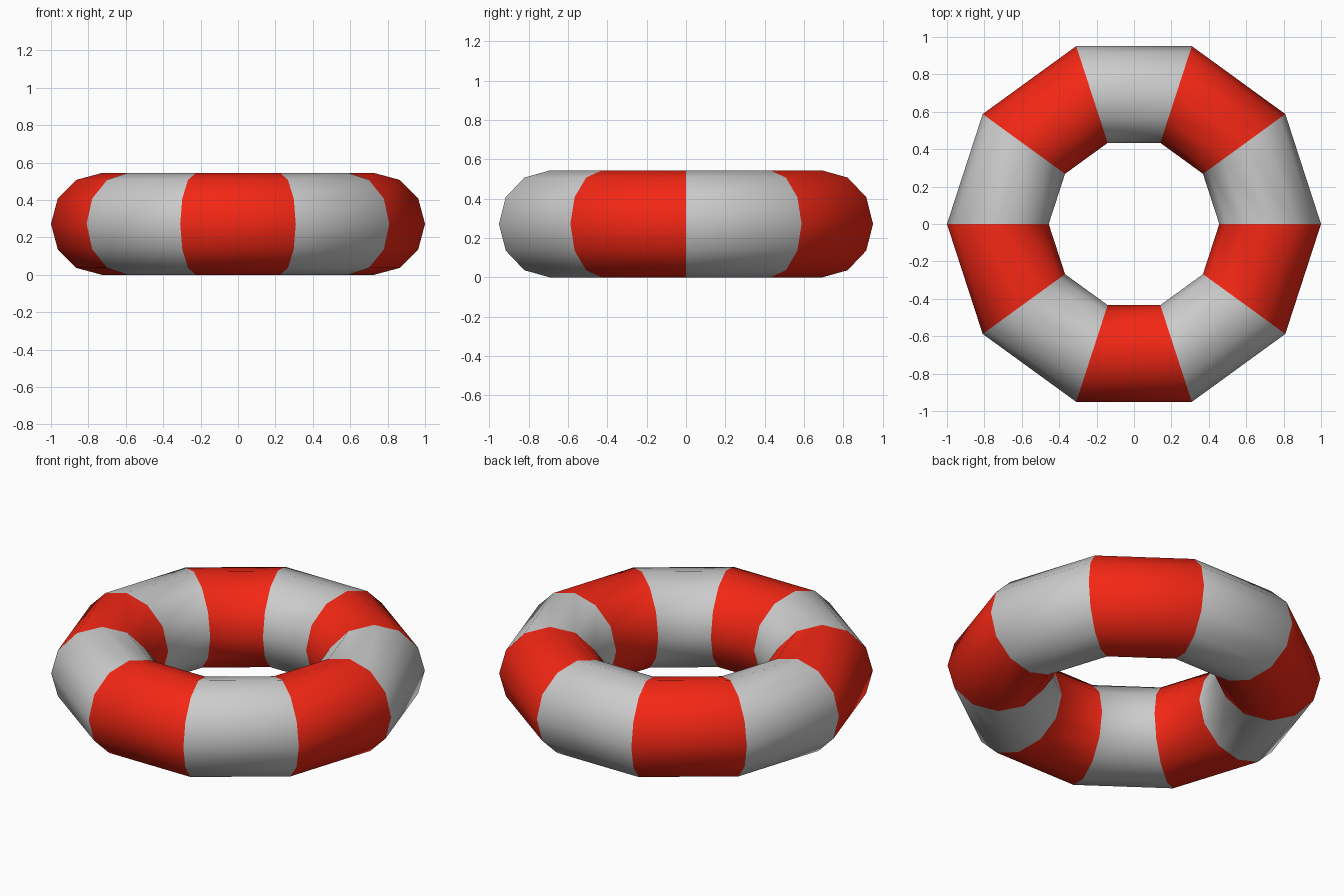
import bpy
import bmesh
from math import cos, sin, tau

if "Cube" in bpy.data.objects:
    bpy.data.objects.remove(bpy.data.objects["Cube"])

SIDES, TUBE_SIDES = 10, 12
RING_R, TUBE_R = 0.728, 0.272


def material(name, colour):
    mat = bpy.data.materials.new(name)
    mat.diffuse_color = colour
    mat.use_nodes = True
    mat.node_tree.nodes["Principled BSDF"].inputs["Base Color"].default_value = mat.diffuse_color
    return mat


# Ring body: a round section swept around ten sides, centred on the origin
bm = bmesh.new()
loops = []
for i in range(SIDES):
    a = tau * i / SIDES
    loop = []
    for j in range(TUBE_SIDES):
        b = tau * j / TUBE_SIDES
        r = RING_R + TUBE_R * cos(b)
        loop.append(bm.verts.new((r * cos(a), r * sin(a), TUBE_R + TUBE_R * sin(b))))
    loops.append(loop)

# Alternating grey and red bands, one per side
for i in range(SIDES):
    near, far = loops[i], loops[(i + 1) % SIDES]
    for j in range(TUBE_SIDES):
        k = (j + 1) % TUBE_SIDES
        face = bm.faces.new((near[j], far[j], far[k], near[k]))
        face.material_index = i % 2
        face.smooth = True

mesh = bpy.data.meshes.new("life_ring")
bm.to_mesh(mesh)
bm.free()
mesh.materials.append(material("grey", (0.8, 0.8, 0.8, 1)))
mesh.materials.append(material("red", (0.9, 0.02, 0.007, 1)))
ring = bpy.data.objects.new("life_ring", mesh)
bpy.context.collection.objects.link(ring)
